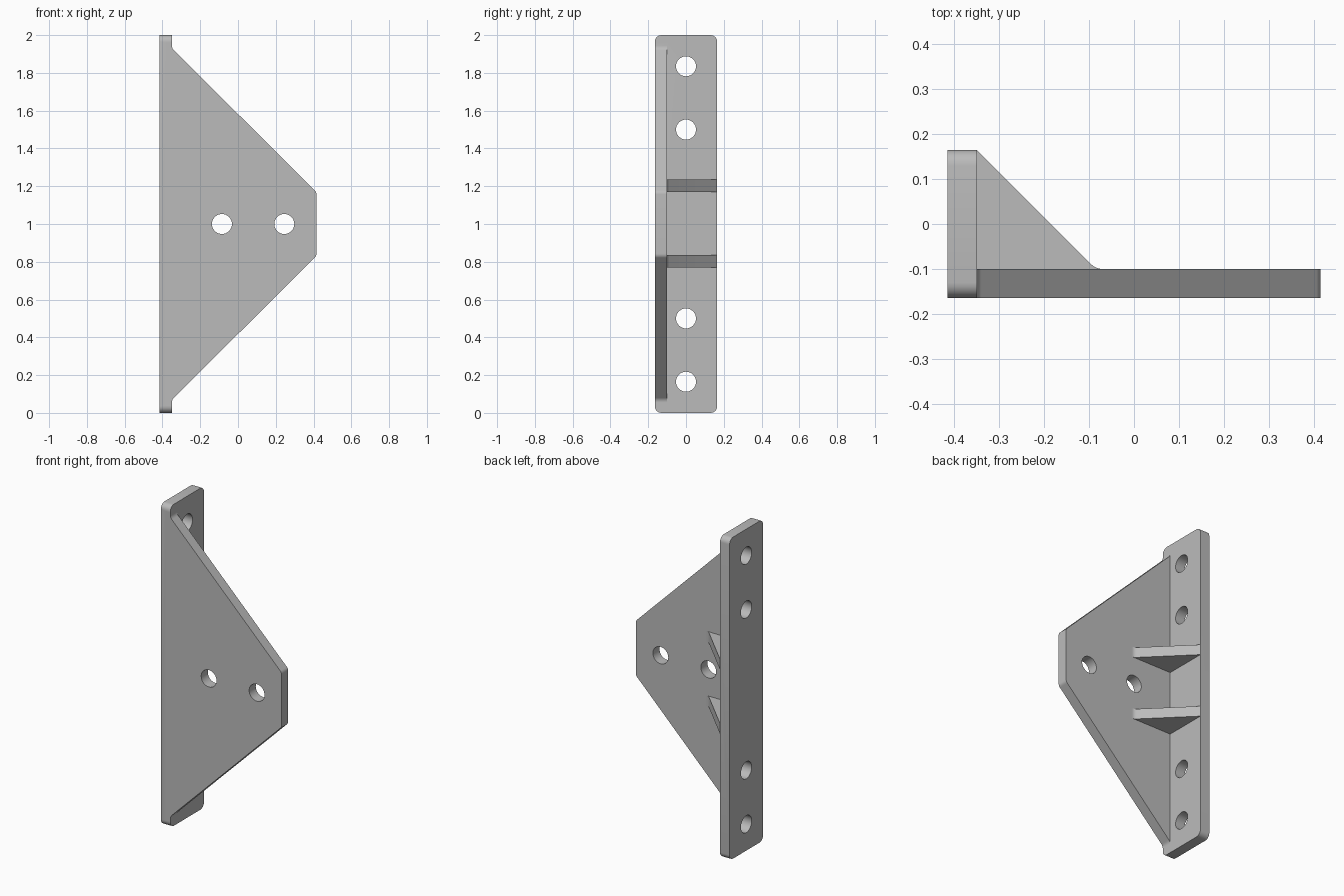
import bpy, bmesh, math
from mathutils import Vector, Matrix

if "Cube" in bpy.data.objects:
    bpy.data.objects.remove(bpy.data.objects["Cube"], do_unlink=True)

steel = bpy.data.materials.new("plain grey")
steel.use_nodes = True
GREY = (0.5, 0.5, 0.5, 1)
steel.diffuse_color = GREY
steel.node_tree.nodes["Principled BSDF"].inputs["Base Color"].default_value = GREY

# Each plane maps a flat outline point and a depth to a 3D point
PLANES = {
    "yz": lambda u, v, d: (d, u, v),
    "xz": lambda u, v, d: (u, d, v),
    "xy": lambda u, v, d: (u, v, d),
}


def rounded(corners, steps=6):
    """Outline from (u, v, radius) corners, each rounded by a tangent arc."""
    out = []
    for i, (u, v, r) in enumerate(corners):
        p = Vector((u, v))
        if r == 0:
            out.append(p)
            continue
        a = (Vector(corners[i - 1][:2]) - p).normalized()
        b = (Vector(corners[(i + 1) % len(corners)][:2]) - p).normalized()
        half = a.angle(b) / 2
        centre = p + (a + b).normalized() * (r / math.sin(half))
        start = p + a * (r / math.tan(half)) - centre
        end = p + b * (r / math.tan(half)) - centre
        sweep = start.angle_signed(end)
        for k in range(steps + 1):
            out.append(centre + Matrix.Rotation(-sweep * k / steps, 2) @ start)
    return out


def slab(name, plane, outline, low, high):
    """Extrude a flat outline between two depths."""
    bm = bmesh.new()
    place = PLANES[plane]
    face = bm.faces.new([bm.verts.new(place(p[0], p[1], low)) for p in outline])
    extruded = bmesh.ops.extrude_face_region(bm, geom=[face])["geom"]
    shift = Vector(place(0, 0, high - low))
    bmesh.ops.translate(bm, vec=shift,
                        verts=[g for g in extruded if isinstance(g, bmesh.types.BMVert)])
    bmesh.ops.recalc_face_normals(bm, faces=bm.faces)
    mesh = bpy.data.meshes.new(name)
    bm.to_mesh(mesh)
    bm.free()
    mesh.materials.append(steel)
    obj = bpy.data.objects.new(name, mesh)
    bpy.context.collection.objects.link(obj)
    return obj


def combine(body, other, operation):
    mod = body.modifiers.new(operation.lower(), "BOOLEAN")
    mod.operation, mod.solver, mod.object = operation, "EXACT", other
    bpy.context.view_layer.objects.active = body
    bpy.ops.object.modifier_apply(modifier=mod.name)
    bpy.data.objects.remove(other, do_unlink=True)


def drill(body, plane, u, v, low, high, radius=0.053, sides=32):
    ring = [(u + radius * math.cos(math.tau * k / sides),
             v + radius * math.sin(math.tau * k / sides)) for k in range(sides)]
    combine(body, slab("hole_cutter", plane, ring, low, high), "DIFFERENCE")


LEFT, FLANGE, RIGHT = -0.415, -0.35, 0.415
FRONT, WEB, BACK = -0.165, -0.1, 0.165

# Upright mounting flange with rounded corners
bracket = slab("bracket", "yz", rounded([
    (FRONT, 0, 0.035), (BACK, 0, 0.035), (BACK, 2, 0.035), (FRONT, 2, 0.035),
]), LEFT, FLANGE)

# Tapered web plate; the lower half mirrors the upper half
upper = [(-0.38, 1.96, 0), (FLANGE, 1.96, 0), (FLANGE, 1.93, 0.035), (RIGHT, 1.17, 0.03)]
lower = [(u, 2 - v, r) for u, v, r in reversed(upper)]
web = slab("web_plate", "xz", rounded(upper + lower), FRONT, WEB)
combine(bracket, web, "UNION")

# Two triangular gussets, blended into the web at the toe
gusset = rounded([(-0.37, -0.13, 0), (-0.37, BACK, 0), (FLANGE, BACK, 0),
                  (-0.085, WEB, 0.035), (-0.06, WEB, 0), (-0.06, -0.13, 0)])
for z in (0.77, 1.17):
    combine(bracket, slab("gusset", "xy", gusset, z, z + 0.065), "UNION")

# Bolt holes through the flange and the web
for z in (0.165, 0.5, 1.5, 1.835):
    drill(bracket, "yz", 0, z, LEFT - 0.1, FLANGE + 0.05)
for x in (-0.085, 0.245):
    drill(bracket, "xz", x, 1, FRONT - 0.1, WEB + 0.1)

# Smooth the rounded corners and bores, keep the edges sharp
bpy.ops.object.select_all(action="DESELECT")
bracket.select_set(True)
bpy.context.view_layer.objects.active = bracket
bpy.ops.object.shade_smooth_by_angle(angle=math.radians(30))
